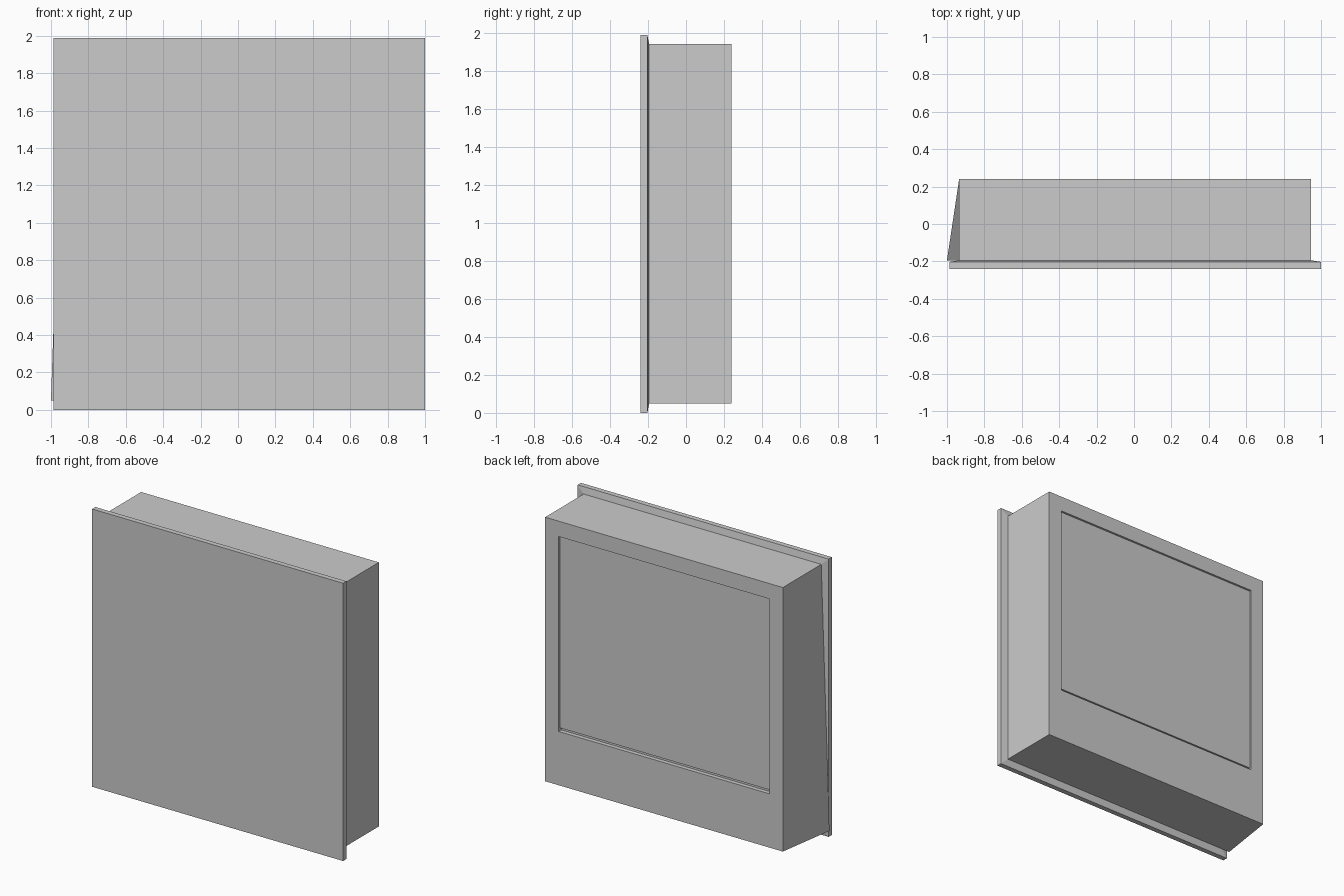
import bpy, bmesh
from mathutils import Vector

if "Cube" in bpy.data.objects:
    bpy.data.objects.remove(bpy.data.objects["Cube"])


def rect(x0, x1, z0, z1, y):
    """Corner loop in order: bottom left, bottom right, top right, top left."""
    return [(x0, y, z0), (x1, y, z0), (x1, y, z1), (x0, y, z1)]


def lofted(name, loops, cap_start=True):
    """Bridge a stack of four-corner loops and close the ends."""
    bm = bmesh.new()
    rings = [[bm.verts.new(p) for p in loop] for loop in loops]
    if cap_start:
        bm.faces.new(rings[0])
    for a, b in zip(rings, rings[1:]):
        for i in range(4):
            j = (i + 1) % 4
            bm.faces.new((a[i], a[j], b[j], b[i]))
    bm.faces.new(rings[-1][::-1])
    bmesh.ops.triangulate(
        bm, faces=[f for f in bm.faces
                   if any(abs((v.co - f.verts[0].co).dot(f.normal)) > 1e-4 for v in f.verts)])
    bmesh.ops.recalc_face_normals(bm, faces=bm.faces)
    mesh = bpy.data.meshes.new(name)
    bm.to_mesh(mesh)
    bm.free()
    obj = bpy.data.objects.new(name, mesh)
    bpy.context.collection.objects.link(obj)
    return obj


def cut(target, name, x0, x1, z0, z1, y0, y1):
    """Subtract a box from the target."""
    cutter = lofted(name, [rect(x0, x1, z0, z1, y0), rect(x0, x1, z0, z1, y1)])
    cutter.hide_render = True
    cutter.hide_set(True)
    mod = target.modifiers.new(name, 'BOOLEAN')
    mod.operation = 'DIFFERENCE'
    mod.solver = 'EXACT'
    mod.object = cutter


# Front plate with a back that slopes gently up to the box
front_plate = lofted("front_plate", [
    rect(-0.987, 1.0, 0.0, 1.988, -0.24),
    rect(-0.987, 1.0, 0.0, 1.988, -0.203),
    rect(-0.935, 0.947, 0.05, 1.94, -0.194),
])

# Deep box behind the plate; its lower left front corner is pulled outward
base = rect(-0.935, 0.947, 0.05, 1.94, -0.194)
base[0] = (-1.0, -0.194, 0.05)
back_box = lofted("back_box", [base, rect(-0.935, 0.947, 0.05, 1.94, 0.24)])

# Shallow recessed panel on the back, with a narrow slot along its lower edge
cut(back_box, "panel_recess_cutter", -0.83, 0.84, 0.45, 1.83, 0.225, 0.30)
cut(back_box, "slot_cutter", -0.83, 0.84, 0.435, 0.455, 0.21, 0.31)
